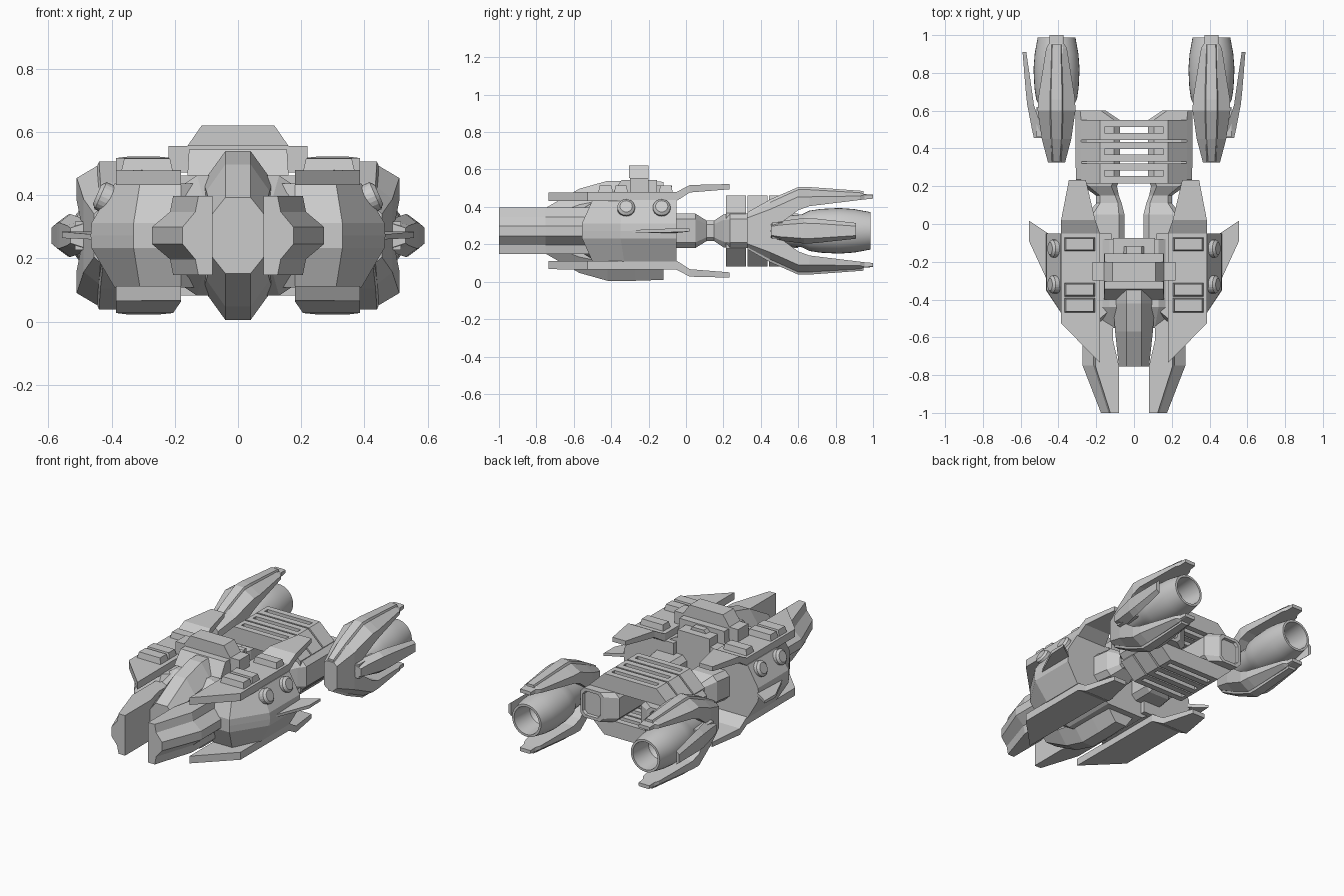
import bpy, bmesh, math
from mathutils import Matrix, Vector

if "Cube" in bpy.data.objects:
    bpy.data.objects.remove(bpy.data.objects["Cube"])

Z0 = 0.272  # mid-plane height: most parts are mirrored about it


def finish(name, bm, mx=False, mz=False):
    bmesh.ops.recalc_face_normals(bm, faces=bm.faces)
    me = bpy.data.meshes.new(name)
    bm.to_mesh(me)
    bm.free()
    ob = bpy.data.objects.new(name, me)
    ob.location.z = Z0
    bpy.context.collection.objects.link(ob)
    if mx or mz:
        m = ob.modifiers.new("Mirror", 'MIRROR')
        m.use_axis = (mx, False, mz)
        m.use_mirror_merge = False
    return ob


def loft(name, rings, mx=False, mz=False):
    """Skin a list of equal-length point rings and cap the ends."""
    bm = bmesh.new()
    vs = [[bm.verts.new(p) for p in r] for r in rings]
    n = len(vs[0])
    for a, b in zip(vs, vs[1:]):
        for i in range(n):
            j = (i + 1) % n
            bm.faces.new((a[i], a[j], b[j], b[i]))
    bm.faces.new(vs[0])
    bm.faces.new(vs[-1])
    return finish(name, bm, mx, mz)


def along_y(name, profile, y0, y1, **k):
    return loft(name, [[(x, y, z) for x, z in profile] for y in (y0, y1)], **k)


def prism(name, pts, **k):
    """Plate from (x, y, z_bottom, z_top) outline points."""
    return loft(name, [[(p[0], p[1], p[2]) for p in pts], [(p[0], p[1], p[3]) for p in pts]], **k)


def frustum(name, lo, hi, **k):
    """Block between two rectangles (x0, x1, y0, y1, z)."""
    return loft(name, [[(a, c, z), (b, c, z), (b, d, z), (a, d, z)] for a, b, c, d, z in (lo, hi)], **k)


def box(name, x0, x1, y0, y1, z0, z1, **k):
    return frustum(name, (x0, x1, y0, y1, z0), (x0, x1, y0, y1, z1), **k)


# Central spine with faceted nose
def spine_ring(y, tw, h, w, hm):
    q = [(tw, h), (w, hm), (w, -hm), (tw, -h)]
    return [(x, y, z) for x, z in q] + [(-x, y, z) for x, z in reversed(q)]


loft("central_spine", [spine_ring(*s) for s in (
    (-.755, .04, .12, .08, .07), (-.57, .04, .225, .10, .14), (-.42, .04, .267, .11, .17),
    (-.27, .04, .267, .11, .17), (-.12, .04, .262, .11, .16))])
loft("core_body", [spine_ring(*s) for s in ((-.55, .11, .12, .18, .09), (-.44, .13, .19, .19, .15),
                                            (-.08, .13, .19, .19, .15))])

# Front prongs
loft("front_prong", [[(xi, y, .125), (xt, y, .125), (xt + .01, y, .075), (xo, y, .027),
                      (xo, y, -.027), (xt + .01, y, -.075), (xt, y, -.125), (xi, y, -.125)]
                     for y, xi, xt, xo in ((-1, .08, .125, .175), (-.75, .08, .205, .272),
                                           (-.62, .11, .205, .272), (-.4, .11, .205, .272))], mx=True)

# Side hulls: widest on the mid-plane
loft("side_hull", [[(.12, -.05, z), (xo, -.05, z), (xo, yc, z), (xf, yf, z), (.18, yf, z), (.12, yf + .05, z)]
                   for z, xo, yc, xf, yf in ((0, .466, -.35, .33, -.556), (.04, .463, -.35, .33, -.556),
                                             (.165, .39, -.33, .31, -.5))], mx=True, mz=True)

# Armour plates over and under the hulls, with swept tails
prism("hull_armour", [(.18, -.735, .16, .205), (.386, -.526, .16, .207), (.386, -.05, .16, .208),
                      (.18, -.05, .16, .208)], mx=True, mz=True)
prism("armour_step", [(.18, -.05, .16, .208), (.386, -.05, .16, .208), (.386, .02, .205, .245),
                      (.205, .02, .205, .245)], mx=True, mz=True)
prism("armour_tail", [(.205, .02, .205, .245), (.386, .02, .205, .245), (.345, .232, .222, .25),
                      (.255, .232, .222, .25)], mx=True, mz=True)

# Raised pads on the top armour
for y0, y1 in ((-.145, -.07), (-.385, -.31), (-.47, -.39)):
    frustum("top_pad", (.205, .37, y0, y1, .2), (.215, .36, y0 + .008, y1 - .008, .243), mx=True)

# Cabin on top
frustum("cabin_base", (-.16, .16, -.40, -.155, .19), (-.155, .155, -.345, -.155, .272))
frustum("cabin_wing", (-.22, .22, -.30, -.20, .2), (-.22, .22, -.30, -.20, .283))
frustum("cabin_roof", (-.16, .16, -.305, -.20, .283), (-.115, .115, -.305, -.20, .348))
box("cabin_rear", -.11, .11, -.155, -.075, .15, .243)

# Round bosses on the hull flanks
for y in (-.32, -.13):
    bm = bmesh.new()
    rot = Vector((.17, 0, .075)).to_track_quat('Z', 'Y').to_matrix().to_4x4()
    for r1, r2, d, off in ((.047, .047, .04, 0), (.047, .033, .012, .026)):
        bmesh.ops.create_cone(bm, cap_ends=True, segments=20, radius1=r1, radius2=r2, depth=d,
                              matrix=Matrix.Translation((.416, y, .118)) @ rot @ Matrix.Translation((0, 0, off)))
    finish("flank_boss", bm, mx=True)

# Thin side fins
prism("side_fin", [(.44, -.31, -.012, .004), (.466, -.285, -.012, .004), (.556, -.09, -.008, .012),
                   (.556, .018, -.004, .012), (.44, -.06, -.012, .012)], mx=True)


# Waist struts running back to the engine carrier, with a recessed end panel
def strut_ring(y, x0, x1, h, c):
    return [(x0 + c, y, h), (x1 - c, y, h), (x1, y, h - c), (x1, y, c - h),
            (x1 - c, y, -h), (x0 + c, y, -h), (x0, y, c - h), (x0, y, h - c)]


loft("waist_strut", [strut_ring(*s) for s in (
    (-.08, .05, .27, .092, .03), (.05, .05, .25, .092, .03), (.11, .065, .2, .055, .02),
    (.15, .08, .2, .055, .02), (.2, .09, .27, .088, .03), (.235, .075, .308, .092, .03),
    (.55, .075, .31, .092, .03), (.6, .15, .31, .092, .025), (.6, .17, .293, .074, .02),
    (.585, .175, .288, .07, .02))], mx=True)

# Slotted grille slabs
BAR = [(-.28, .09), (-.28, .095), (-.18, .19), (.18, .19), (.28, .095), (.28, .09)]
SIDE = [(.155, .08), (.155, .19), (.18, .19), (.28, .095), (.28, .08)]
for y in (.215, .33, .445):
    along_y("grille_bar_front", BAR, y, y + .038, mz=True)
    along_y("grille_bar_back", BAR, y + .068, y + .105, mz=True)
    along_y("grille_side", SIDE, y + .038, y + .068, mx=True, mz=True)
    box("grille_foot", .18, .28, y, y + .105, 0, .095, mx=True, mz=True)

# Engine claws: upper and lower armour jaws
CX = .41
claw = ((.325, 0, .098, .045, .025, .03), (.45, .0, .165, .078, .03, .05), (.6, .11, .232, .1, .036, .05),
        (.66, .132, .232, .098, .036, .05), (.93, .165, .216, .055, .034, .03), (.955, .168, .208, .04, .03, .015),
        (1.0, .172, .206, .037, .03, .015))
loft("engine_claw", [[(CX - hw, y, zb), (CX - hw, y, zt - d), (CX - tw, y, zt - .012), (CX + tw, y, zt - .012),
                      (CX + hw, y, zt - d), (CX + hw, y, zb)] for y, zb, zt, hw, tw, d in claw], mx=True, mz=True)
loft("claw_ridge", [[(CX - w, y, z - .03), (CX - w * .7, y, z), (CX + w * .7, y, z), (CX + w, y, z - .03)]
                    for y, z, w in ((.33, .1, .025), (.45, .168, .036), (.6, .234, .042), (.66, .234, .042),
                                    (.95, .213, .032))], mx=True, mz=True)

# Engine nozzle, hollow at the back
prof = [(.45, .06), (.48, .075), (.62, .088), (.66, .108), (.72, .117), (.82, .122), (.9, .116), (.987, .1),
        (.987, .086), (.85, .074), (.8, .03)]
noz = loft("engine_nozzle", [[(CX + r * math.cos(a), y, r * math.sin(a))
                              for a in (i * math.tau / 32 for i in range(32))] for y, r in prof], mx=True)
bpy.context.view_layer.objects.active = noz
noz.select_set(True)
bpy.ops.object.shade_smooth_by_angle(angle=math.radians(25))

# Engine outer fins, tapered plates with a raised middle
loft("engine_fin", [[(xi, y, h), (xi + t, y, h * .6), (xi + t, y, -h * .6), (xi, y, -h)]
                    for y, xi, t, h in ((.455, .48, .05, .04), (.5, .485, .055, .052), (.63, .53, .035, .068),
                                        (.69, .538, .034, .066), (.91, .57, .02, .042))], mx=True)
box("fin_mount", .43, .515, .46, .62, -.045, .045, mx=True)
